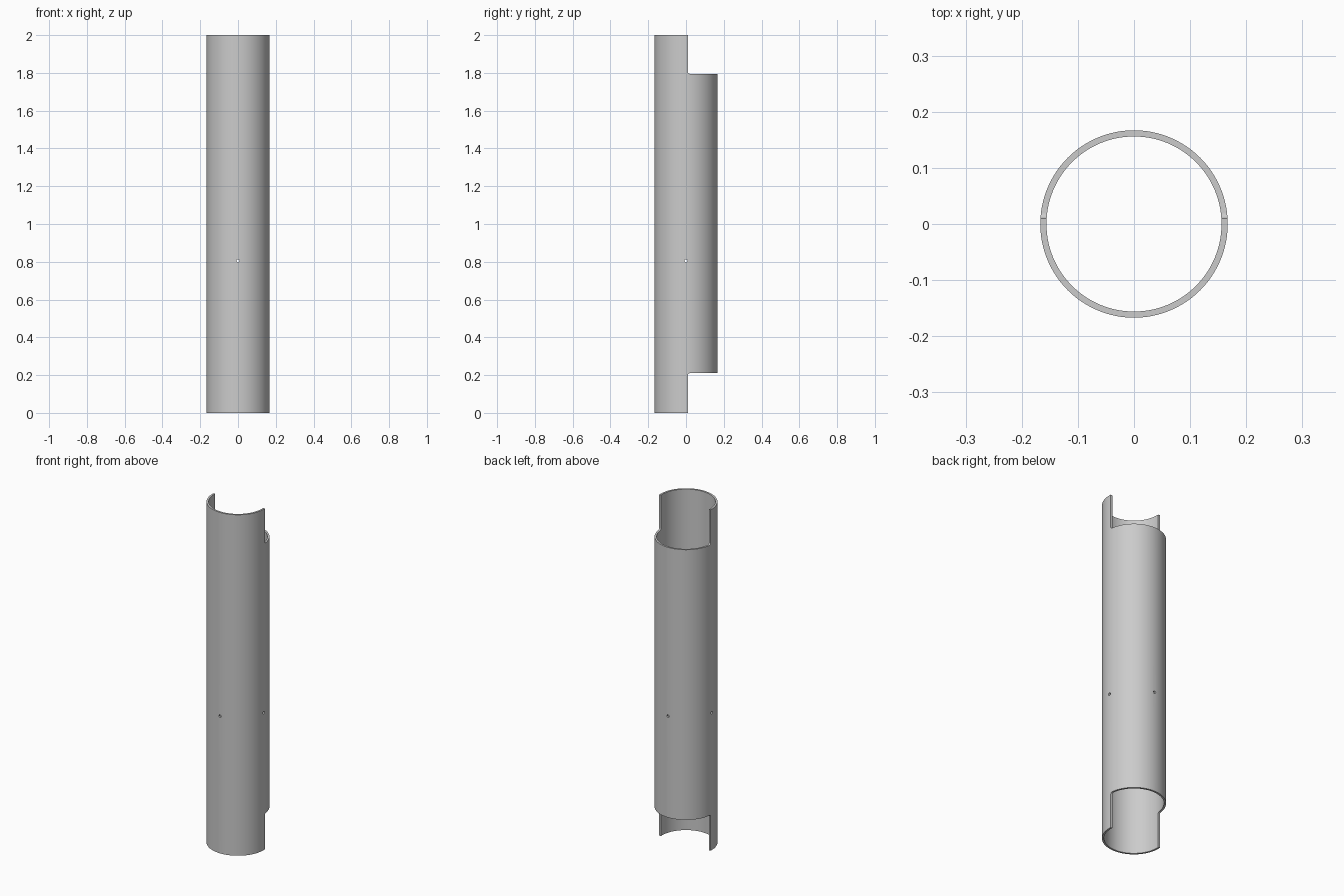
import bpy, bmesh, math
from mathutils import Matrix

if "Cube" in bpy.data.objects:
    bpy.data.objects.remove(bpy.data.objects["Cube"])

R_OUT, R_IN, HEIGHT, SEGS = 0.167, 0.156, 2.0, 128
SPLIT_Y, LOW, HIGH = 0.01, 0.21, 1.795
HOLE_Z, HOLE_R = 0.805, 0.008

grey = bpy.data.materials.new("plain grey")
grey.diffuse_color = (0.6, 0.6, 0.6, 1)
grey.use_nodes = True
grey.node_tree.nodes["Principled BSDF"].inputs["Base Color"].default_value = grey.diffuse_color


def make_object(name, bm):
    bmesh.ops.recalc_face_normals(bm, faces=bm.faces)
    mesh = bpy.data.meshes.new(name)
    bm.to_mesh(mesh)
    bm.free()
    mesh.materials.append(grey)
    obj = bpy.data.objects.new(name, mesh)
    bpy.context.collection.objects.link(obj)
    return obj


# Hollow tube: rings of the wall section joined around the axis
bm = bmesh.new()
section = [(R_OUT, 0), (R_OUT, HEIGHT), (R_IN, HEIGHT), (R_IN, 0)]
rings = []
for i in range(SEGS):
    a = 2 * math.pi * i / SEGS
    rings.append([bm.verts.new((r * math.cos(a), r * math.sin(a), z)) for r, z in section])
for i in range(SEGS):
    p, q = rings[i], rings[(i + 1) % SEGS]
    for k in range(4):
        n = (k + 1) % 4
        bm.faces.new((p[k], q[k], q[n], p[n]))
tube = make_object("tube", bm)


# Half-round end cutouts, with a small fillet in the inner corner
def notch_cutter(name, z_step, z_end):
    s = 1 if z_end > z_step else -1
    r = 0.01
    profile = [(0.3, z_step), (0.3, z_end), (SPLIT_Y, z_end)]
    for k in range(5):
        a = math.pi / 2 * k / 4
        profile.append((SPLIT_Y + r - r * math.cos(a), z_step + s * (r - r * math.sin(a))))
    b = bmesh.new()
    face = b.faces.new([b.verts.new((-0.3, y, z)) for y, z in profile])
    new = bmesh.ops.extrude_face_region(b, geom=[face])["geom"]
    bmesh.ops.translate(b, vec=(0.6, 0, 0),
                        verts=[v for v in new if isinstance(v, bmesh.types.BMVert)])
    return make_object(name, b)


# Pin holes bored straight through the tube
def hole_cutter(name, axis):
    b = bmesh.new()
    bmesh.ops.create_cone(b, cap_ends=True, segments=16, radius1=HOLE_R, radius2=HOLE_R,
                          depth=0.6, matrix=Matrix.Translation((0, 0, HOLE_Z))
                          @ Matrix.Rotation(math.pi / 2, 4, axis))
    return make_object(name, b)


cutters = [
    notch_cutter("top_notch_cutter", HIGH, HEIGHT + 0.1),
    notch_cutter("bottom_notch_cutter", LOW, -0.1),
    hole_cutter("front_hole_cutter", 'X'),
    hole_cutter("side_hole_cutter", 'Y'),
]

bpy.context.view_layer.objects.active = tube
tube.select_set(True)
for c in cutters:
    mod = tube.modifiers.new(c.name, 'BOOLEAN')
    mod.operation = 'DIFFERENCE'
    mod.solver = 'EXACT'
    mod.object = c
    bpy.ops.object.modifier_apply(modifier=mod.name)
for c in cutters:
    bpy.data.objects.remove(c, do_unlink=True)

bpy.ops.object.shade_smooth_by_angle(angle=math.radians(30))
